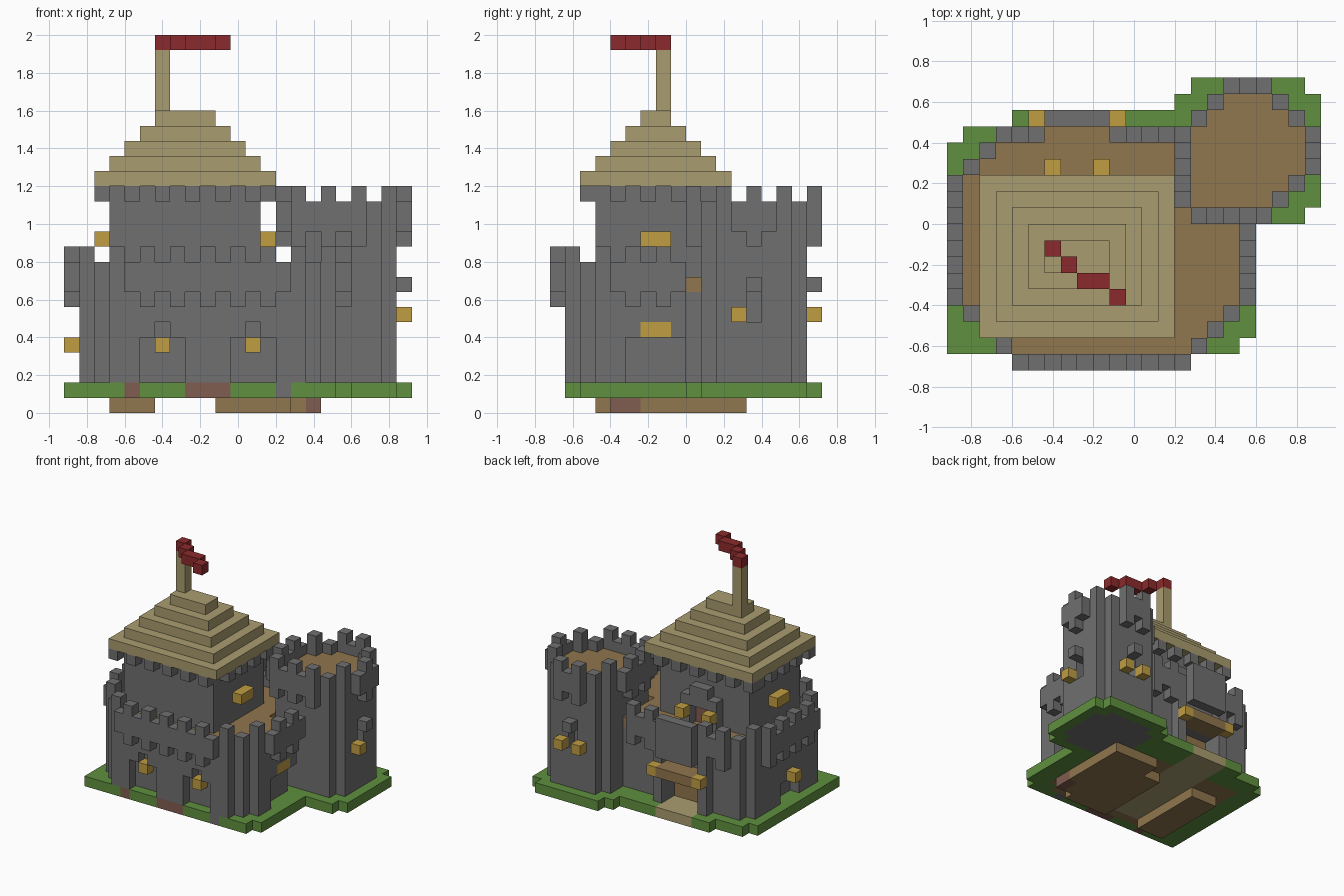
import bpy
import bmesh
from mathutils import Vector

cube = bpy.data.objects.get("Cube")
if cube:
    bpy.data.objects.remove(cube)

UNIT = 0.08
ORIGIN = Vector((-0.92, -0.72, 0))


def material(name, rgb):
    mat = bpy.data.materials.new(name)
    mat.use_nodes = True
    color = (*rgb, 1)
    mat.diffuse_color = color
    mat.node_tree.nodes["Principled BSDF"].inputs["Base Color"].default_value = color
    return mat


STONE = material("stone grey", (0.16, 0.16, 0.162))
GRASS = material("grass green", (0.115, 0.28, 0.05))
WOOD = material("wood brown", (0.28, 0.18, 0.075))
THATCH = material("thatch tan", (0.40, 0.335, 0.16))
GOLD = material("lamp gold", (0.53, 0.34, 0.055))
RED = material("flag red", (0.26, 0.023, 0.025))
CLAY = material("clay brown", (0.22, 0.11, 0.08))


def box(i, j, k):
    """Cells of a block; each argument is a number or an inclusive (low, high) pair."""
    spans = [range(a, a + 1) if isinstance(a, int) else range(a[0], a[1] + 1) for a in (i, j, k)]
    return {(x, y, z) for x in spans[0] for y in spans[1] for z in spans[2]}


def raised(plan, low, high):
    return {(i, j, k) for i, j in plan for k in range(low, high + 1)}


def build(name, cells, mat):
    """Skin a set of cells with outer faces only and merge the flat areas."""
    bm = bmesh.new()
    for cell in cells:
        for axis in range(3):
            for side in (0, 1):
                neighbour = list(cell)
                neighbour[axis] += 2 * side - 1
                if tuple(neighbour) in cells:
                    continue
                u, v = (axis + 1) % 3, (axis + 2) % 3
                corners = []
                for a, b in ((0, 0), (1, 0), (1, 1), (0, 1)):
                    p = Vector(cell)
                    p[axis] += side
                    p[u] += a
                    p[v] += b
                    corners.append(bm.verts.new(ORIGIN + p * UNIT))
                bm.faces.new(corners if side else corners[::-1])
    bmesh.ops.remove_doubles(bm, verts=bm.verts[:], dist=0.001)
    bmesh.ops.dissolve_limit(bm, angle_limit=0.01, verts=bm.verts[:], edges=bm.edges[:])
    mesh = bpy.data.meshes.new(name)
    bm.to_mesh(mesh)
    bm.free()
    mesh.materials.append(mat)
    obj = bpy.data.objects.new(name, mesh)
    bpy.context.collection.objects.link(obj)
    return obj


def battlement(straight, sides, corners, floor):
    """Overhanging parapet with teeth above and corbels below."""
    ring = straight | sides | corners
    teeth = {c for c in ring if (c[1] if c in sides else c[0]) % 2}
    return (raised(ring, floor, floor + 1) | raised(teeth, floor + 2, floor + 2)
            | raised(teeth - corners, floor - 1, floor - 1))


# Ground plans as (column, row) pairs
hall = {(i, j) for i in range(1, 18) for j in range(1, 14)
        if i + j >= 4 and i - j <= 14 and j - i <= 11}
hall_corners = {(1, 3), (2, 2), (3, 1), (15, 1), (16, 2), (17, 3), (1, 12), (2, 13)}
tower = {(i, j) for i in range(15, 22) for j in range(10, 17)
         if i - j <= 10 and i + j <= 36 and j <= i}
tower_corners = {(20, 10), (21, 11), (21, 15), (20, 16), (15, 15), (16, 16)}
hall -= tower
hall = {c for c in hall if not (c[0] > 14 and c[1] > 8)}

# Curtain wall with arched niches and the rear gate opening
niches = box((5, 7), 1, (2, 4)) | box(6, 1, 5) | box((11, 13), 1, (2, 4)) | box(12, 1, 5)
niches |= box(17, (5, 8), (2, 4)) | box(17, (6, 7), 5) | box(1, (6, 8), (2, 3))
gateway = box((6, 9), (12, 13), (2, 4))
build("curtain_wall", raised(hall, 2, 7) - niches - gateway, STONE)

front = {(i, 0) for i in range(4, 15)}
back = {(i, 14) for i in (3, 4, 5, 10, 11, 12, 13)}
flanks = {(0, j) for j in range(4, 12)} | {(18, j) for j in range(4, 9)}
build("curtain_battlement", battlement(front | back, flanks, hall_corners, 8), STONE)

keep_plan = {(i, j) for i in range(3, 13) for j in range(3, 11)}
build("hall_terrace", raised(hall - hall_corners, 8, 8) | box((6, 9), 14, 8), WOOD)

# Rear gatehouse
build("gate_pillars", box(5, 14, (2, 7)) | box(10, 14, (2, 7)), STONE)
build("gate_parapet", box((6, 9), 15, (7, 10)), STONE)
build("gate_awning", box((6, 9), (14, 15), 5), WOOD)
build("gate_door", box((6, 9), 12, (2, 4)), WOOD)

# Corner tower
slits = box(21, 13, (6, 7)) | box(18, 16, (6, 7))
build("tower_wall", raised(tower, 2, 11) - slits, STONE)
build("tower_floor", raised(tower - tower_corners, 12, 12), WOOD)
caps = {(i, 9) for i in range(15, 20)} | {(i, 17) for i in (17, 18, 19)}
cheeks = {(14, j) for j in range(10, 15)} | {(22, j) for j in (12, 13, 14)}
build("tower_battlement", battlement(caps, cheeks, tower_corners, 12), STONE)
build("slit_hoods", box(22, 13, 8) | box(18, 17, 8), STONE)

# Keep with a porch on its rear side
door = box((7, 8), 10, (9, 10))
build("keep", raised(keep_plan, 9, 14) - door, STONE)
build("keep_door", door, CLAY)
eaves = {(i, j) for i in range(2, 14) for j in range(2, 12)} - keep_plan
build("keep_corbels", {(i, j, 14) for i, j in eaves
                       if (i if j in (2, 11) else j) % 2 == 0}, STONE)
build("porch", box(6, 11, (9, 11)) | box(9, 11, (9, 11)) | box((7, 8), 11, (11, 12)), STONE)

# Stepped roof, pole and flag
roof = set()
for step in range(5):
    roof |= box((2 + step, 13 - step), (2 + step, 11 - step), 15 + step)
build("stepped_roof", roof, THATCH)
build("flag_pole", box(6, 7, (20, 23)), THATCH)
build("flag", {(6, 7, 24), (7, 6, 24), (8, 5, 24), (9, 5, 24), (10, 4, 24)}, RED)

# Lamps and lit windows
for name, cells in {
    "front_lamps": box(6, 1, 4) | box(12, 1, 4),
    "left_wall_lamp": box(0, 7, 4),
    "right_arch_window": box(17, (6, 7), 5),
    "gate_lamps": box(5, 15, 5) | box(10, 15, 5),
    "porch_lamps": box(6, 12, 10) | box(9, 12, 10),
    "keep_windows": box(2, (6, 7), 11) | box(13, (6, 7), 11),
    "tower_lamps": box(22, 12, 6) | box(17, 17, 6) | box(19, 17, 6),
}.items():
    build(name, cells, GOLD)

# Ground plate, split by surface
ground = box((0, 17), 1, 1) | box((0, 18), (2, 8), 1) | box((0, 21), 9, 1)
ground |= box((0, 22), (10, 13), 1) | box((1, 22), 14, 1) | box((4, 22), 15, 1)
ground |= box((14, 22), 16, 1) | box((15, 21), 17, 1)
path = box((6, 9), (3, 15), 1)
clay = box(4, 1, 1) | box((8, 10), 1, 1)
footing = raised(tower, 1, 1) | box(14, 1, 1)
inside = {(i, j, 1) for i, j in hall if {(i - 1, j), (i + 1, j), (i, j - 1), (i, j + 1)} <= hall}
inside -= path | footing
build("grass", ground - path - clay - footing - inside, GRASS)
build("path", path, THATCH)
build("clay_patches", clay, CLAY)
build("tower_footing", footing, STONE)
build("earth_floor", inside, WOOD)

# Cellar blocks below the plate
step_block = box(16, (4, 5), 0)
build("left_cellar", box((3, 5), (3, 10), 0), WOOD)
build("right_cellar", (box((10, 14), (3, 10), 0) | box((12, 16), (4, 12), 0)) - step_block, WOOD)
build("cellar_step", step_block, CLAY)
